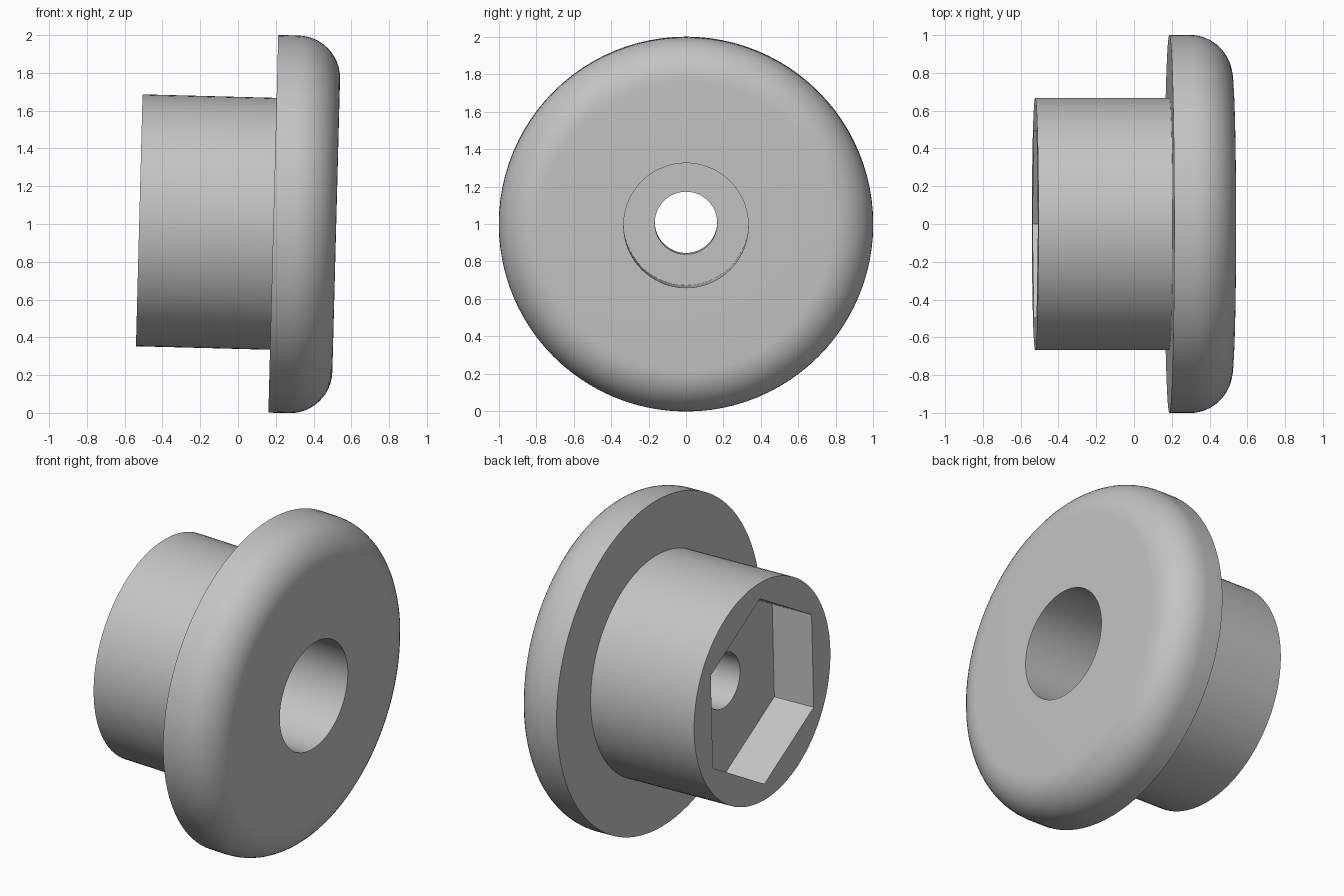
import bpy
import bmesh
from math import pi, sin, cos, radians
from mathutils import Matrix

cube = bpy.data.objects.get("Cube")
if cube:
    bpy.data.objects.remove(cube, do_unlink=True)

SIDES = 96
FLANGE_R, FLANGE_T, FILLET = 1.0, 0.333, 0.225
HUB_R, HUB_L = 0.667, 0.71
BORE_R, COUNTERBORE_R, COUNTERBORE_DEPTH = 0.167, 0.333, 0.5
HEX_R, HEX_DEPTH = 0.57, 0.27

# Plain grey material
grey = bpy.data.materials.new("grey")
grey.use_nodes = True
colour = (0.55, 0.55, 0.55, 1.0)
grey.diffuse_color = colour
grey.node_tree.nodes["Principled BSDF"].inputs["Base Color"].default_value = colour


def hex_radius(angle):
    """Distance from the axis to a hexagon with a corner pointing up."""
    return HEX_R * cos(pi / 6) / cos(angle % (pi / 3) - pi / 6)


def ring(bm, x, radius):
    """Loop of vertices around the x axis; radius may depend on the angle."""
    verts = []
    for i in range(SIDES):
        a = 2 * pi * i / SIDES
        r = radius(a) if callable(radius) else radius
        verts.append(bm.verts.new((x, r * sin(a), r * cos(a))))
    return verts


# Closed section: through bore, hexagonal nut recess, hub, rounded flange, counterbore
floor_x = FLANGE_T - COUNTERBORE_DEPTH
section = [
    (floor_x, BORE_R),
    (HEX_DEPTH - HUB_L, BORE_R),
    (HEX_DEPTH - HUB_L, hex_radius),
    (-HUB_L, hex_radius),
    (-HUB_L, HUB_R),
    (0, HUB_R),
    (0, FLANGE_R),
]
steps = 12
for k in range(steps + 1):
    a = pi / 2 * k / steps
    section.append((FLANGE_T - FILLET + FILLET * sin(a),
                    FLANGE_R - FILLET + FILLET * cos(a)))
section += [(FLANGE_T, COUNTERBORE_R), (floor_x, COUNTERBORE_R)]

# Bridge each ring to the next, wrapping round to the first
bm = bmesh.new()
rings = [ring(bm, x, r) for x, r in section]
for a, b in zip(rings, rings[1:] + rings[:1]):
    for i in range(SIDES):
        j = (i + 1) % SIDES
        bm.faces.new((a[i], a[j], b[j], b[i]))
bmesh.ops.recalc_face_normals(bm, faces=bm.faces)

# Slight lean of the axis
bm.transform(Matrix.Translation((0.187, 0, 1.001)) @ Matrix.Rotation(radians(1.5), 4, "Y"))

mesh = bpy.data.meshes.new("flanged_knob")
bm.to_mesh(mesh)
bm.free()
mesh.materials.append(grey)
knob = bpy.data.objects.new("flanged_knob", mesh)
bpy.context.collection.objects.link(knob)

bpy.ops.object.select_all(action="DESELECT")
knob.select_set(True)
bpy.context.view_layer.objects.active = knob
bpy.ops.object.shade_smooth_by_angle(angle=radians(30))
